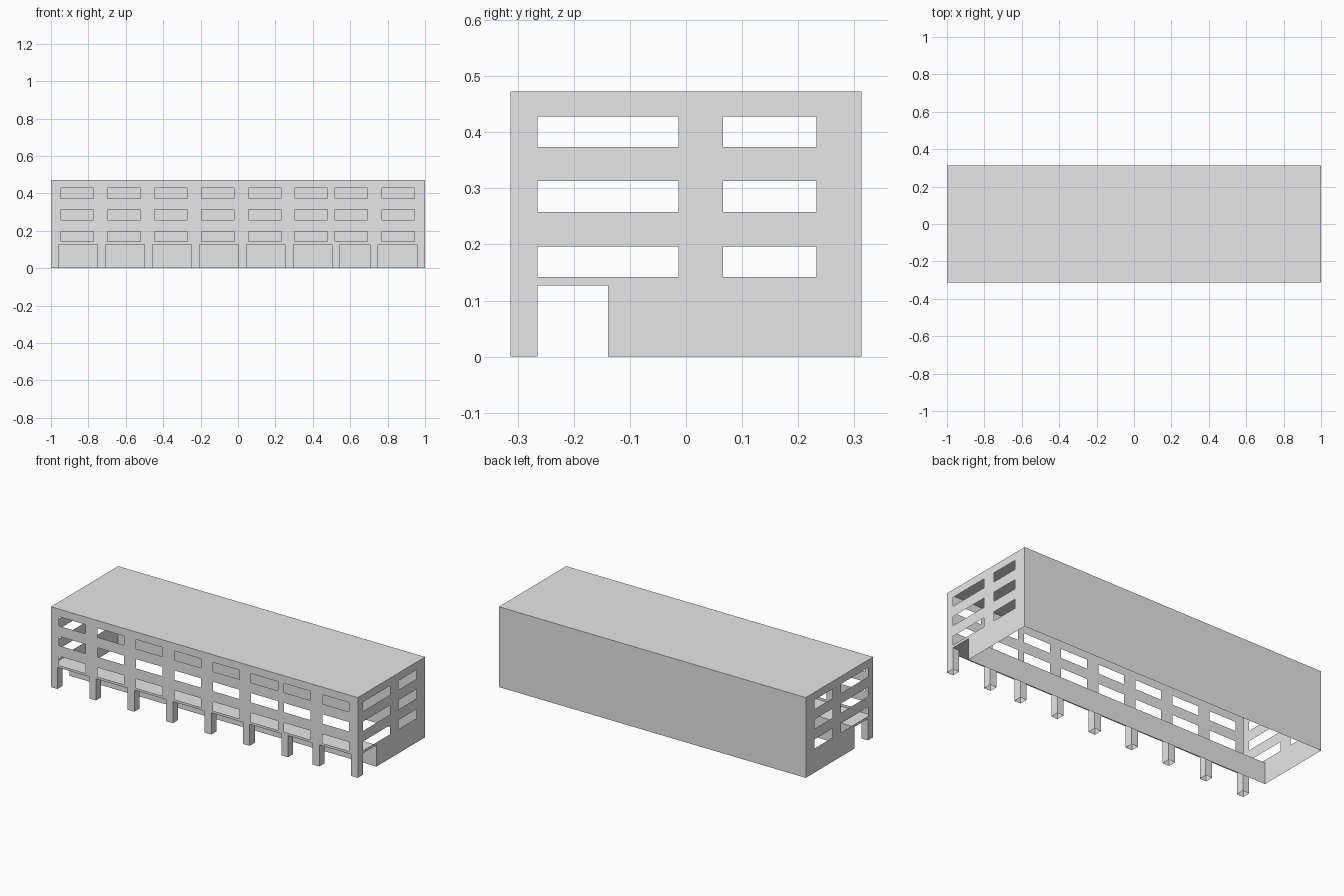
import bpy

cube = bpy.data.objects.get("Cube")
if cube:
    bpy.data.objects.remove(cube, do_unlink=True)

GREY = (0.8, 0.8, 0.8, 1.0)
mat = bpy.data.materials.new("plain grey")
mat.use_nodes = True
mat.diffuse_color = GREY
mat.node_tree.nodes["Principled BSDF"].inputs["Base Color"].default_value = GREY

X, Y, H = 1.0, 0.313, 0.473       # half length, half depth, height
ARCADE_H = 0.127                  # height of the covered walkway
PILLAR_Y, INNER_Y = -0.265, -0.139
ROWS = [(0.142, 0.196), (0.258, 0.313), (0.374, 0.428)]


def panel(name, u, v, place, holes=(), flip=False):
    """Thin rectangular sheet with rectangular holes (u0, u1, v0, v1)."""
    us = sorted({*u, *(c for h in holes for c in h[:2])})
    vs = sorted({*v, *(c for h in holes for c in h[2:])})
    verts = [place(a, b) for b in vs for a in us]
    n = len(us)
    faces = []
    for j in range(len(vs) - 1):
        for i in range(n - 1):
            cu, cv = (us[i] + us[i + 1]) / 2, (vs[j] + vs[j + 1]) / 2
            if any(h[0] < cu < h[1] and h[2] < cv < h[3] for h in holes):
                continue
            k = j * n + i
            f = [k, k + 1, k + n + 1, k + n]
            faces.append(f[::-1] if flip else f)
    mesh = bpy.data.meshes.new(name)
    mesh.from_pydata(verts, [], faces)
    mesh.validate()
    mesh.materials.append(mat)
    obj = bpy.data.objects.new(name, mesh)
    bpy.context.scene.collection.objects.link(obj)
    return obj


# Front wall: arcade openings and three rows of windows
bays = [(-0.957 + 0.2505 * i, -0.75 + 0.2505 * i) for i in range(6)]
bays += [(0.545, 0.706), (0.749, 0.957)]
window_x = [-0.947 + 0.2505 * i for i in range(6)] + [0.519, 0.77]
front_holes = [(a, b, 0, ARCADE_H) for a, b in bays]
front_holes += [(x, x + 0.174, *row) for x in window_x for row in ROWS]
panel("front_wall", (-X, X), (0, H), lambda a, b: (a, -Y, b), front_holes)

# Back wall and roof
panel("back_wall", (-X, X), (0, H), lambda a, b: (a, Y, b), flip=True)
panel("roof", (-X, X), (-Y, Y), lambda a, b: (a, b, H))

# End walls: walkway doorway and paired windows
end_holes = [(PILLAR_Y, INNER_Y, 0, ARCADE_H)]
end_holes += [(*y, *row) for y in ((PILLAR_Y, -0.013), (0.066, 0.233)) for row in ROWS]
for side, x in (("left", X), ("right", -X)):
    panel(side + "_end_wall", (-Y, Y), (0, H), lambda a, b: (x, a, b), end_holes, x < 0)

# Walkway ceiling and the wall behind it
panel("walkway_ceiling", (-X, X), (-Y, INNER_Y), lambda a, b: (a, b, ARCADE_H), flip=True)
panel("walkway_inner_wall", (-X, X), (0, ARCADE_H), lambda a, b: (a, INNER_Y, b))

# Hollow pillars: back and side sheets between neighbouring bays
edges = [-X] + [c for bay in bays for c in bay] + [X]
for i in range(0, len(edges), 2):
    x0, x1 = edges[i], edges[i + 1]
    tag = f"pillar_{i // 2 + 1}"
    panel(tag + "_back", (x0, x1), (0, ARCADE_H), lambda a, b: (a, PILLAR_Y, b), flip=True)
    for side, x in (("right_side", x0), ("left_side", x1)):
        if abs(x) < X:
            panel(f"{tag}_{side}", (-Y, PILLAR_Y), (0, ARCADE_H),
                  lambda a, b: (x, a, b), flip=(x == x0))
